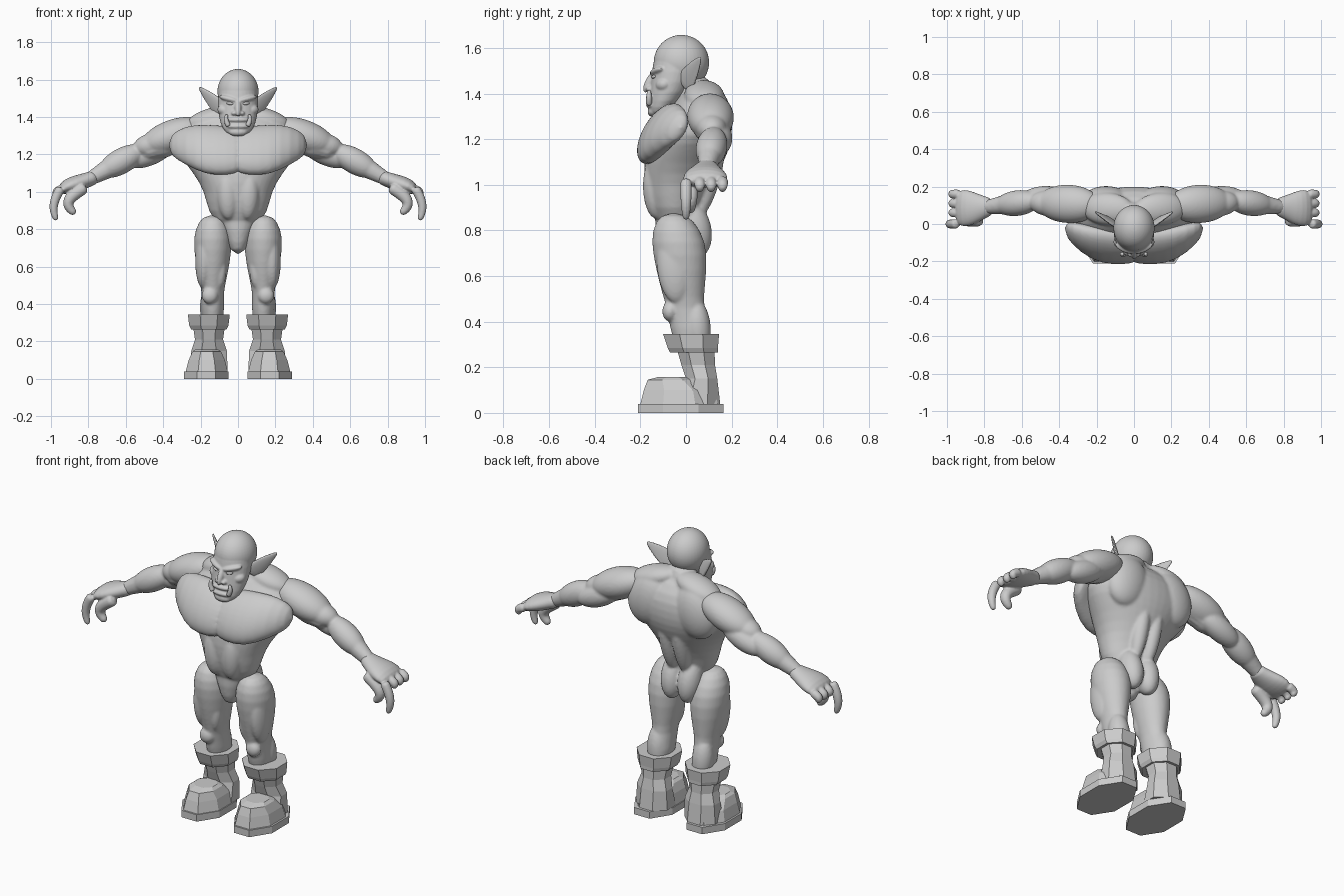
import bpy, bmesh, math
from mathutils import Vector, Matrix

cube = bpy.data.objects.get("Cube")
if cube:
    bpy.data.objects.remove(cube, do_unlink=True)

side_axis, depth_axis, up_axis = Matrix.Identity(3)
slab_axis = depth_axis + up_axis * 1.7

grey = (0.6, 0.6, 0.6, 1)
clay = bpy.data.materials.new("clay_grey")
clay.use_nodes = True
clay.diffuse_color = grey
for node in clay.node_tree.nodes:
    if node.type == 'BSDF_PRINCIPLED':
        node.inputs["Base Color"].default_value = grey


def loft(bm, rings, ref=depth_axis, axis=None, sides=16, turn=0):
    """Skin elliptical rings given as (centre, half width along ref, other half width)."""
    centres = [Vector(ring[0]) for ring in rings]
    last = len(rings) - 1
    loops = []
    for i, (_, wide, thick) in enumerate(rings):
        along = axis or (centres[min(i + 1, last)] - centres[max(i - 1, 0)]).normalized()
        u = (ref - along * ref.dot(along)).normalized()
        v = along.cross(u)
        angles = [math.tau * (k + turn) / sides for k in range(sides)]
        loops.append([bm.verts.new(centres[i] + u * wide * math.cos(a) + v * thick * math.sin(a))
                      for a in angles])
    for lower, upper in zip(loops, loops[1:]):
        for k in range(sides):
            bm.faces.new((lower[k - 1], lower[k], upper[k], upper[k - 1]))
    bm.faces.new(loops[0][::-1])
    bm.faces.new(loops[-1])


def column(bm, x, rows, grow=1, **options):
    """Upright loft of level rings given as (height, front, back, half width)."""
    rings = [((x, (front + back) / 2, z), half * grow, (back - front) / 2 * grow)
             for z, front, back, half in rows]
    loft(bm, rings, ref=side_axis, axis=up_axis, **options)


def bone(bm, start, end, start_radius, end_radius):
    """Straight tapering limb between two joints."""
    loft(bm, [(start, start_radius, start_radius), (end, end_radius, end_radius)])


def muscle(bm, start, end, wide, thick, ref=depth_axis):
    """Ellipsoid stretched between two points, with its width turned towards ref."""
    start, end = Vector(start), Vector(end)
    half = (end - start) / 2
    along = half.normalized()
    u = (ref - along * ref.dot(along)).normalized()
    frame = Matrix((u * wide, along.cross(u) * thick, half)).transposed().to_4x4()
    frame.translation = start + half
    bmesh.ops.create_uvsphere(bm, u_segments=20, v_segments=12, radius=1, matrix=frame)


def finger(bm, knuckle, reach, drop, radius, steps=6):
    """Drooping digit that bows outwards and tapers to its tip."""
    rings = []
    for i in range(steps + 1):
        t = i / steps
        offset = side_axis * reach * math.sin(t * math.pi * 0.8) - up_axis * drop * t
        r = radius * (1 - t ** 3 / 2)
        rings.append((Vector(knuckle) + offset, r, r))
    loft(bm, rings, sides=10)


def finish(name, bm, fuse=0, relax=3, smooth=True):
    """Mirror the part, round it, blend its muscles and store the result."""
    bmesh.ops.recalc_face_normals(bm, faces=bm.faces)
    mesh = bpy.data.meshes.new(name)
    bm.to_mesh(mesh)
    bm.free()
    mesh.materials.append(clay)
    part = bpy.data.objects.new(name, mesh)
    bpy.context.scene.collection.objects.link(part)
    part.modifiers.new("mirror", 'MIRROR').use_mirror_merge = False
    if smooth:
        part.modifiers.new("round", 'SUBSURF').levels = 1
    if fuse:
        blend = part.modifiers.new("fuse", 'REMESH')
        blend.mode = 'VOXEL'
        blend.voxel_size = fuse
        part.modifiers.new("relax", 'SMOOTH').iterations = relax
    depsgraph = bpy.context.evaluated_depsgraph_get()
    baked = bpy.data.meshes.new_from_object(part.evaluated_get(depsgraph))
    part.modifiers.clear()
    part.data = baked
    if not baked.materials:
        baked.materials.append(clay)
    for face in baked.polygons:
        face.use_smooth = smooth


# Joints of the left arm
shoulder = Vector((0.25, 0.09, 1.31))
elbow = Vector((0.56, 0.12, 1.2))
wrist = Vector((0.79, 0.09, 1.07))

# Torso: trunk, pelvis, neck, shoulder blades, spine ridges, stomach and buttocks
bm = bmesh.new()
column(bm, 0, [(0.8, -0.12, 0.05, 0.1), (0.9, -0.165, 0.06, 0.165), (1, -0.185, 0.11, 0.18),
               (1.1, -0.19, 0.17, 0.24), (1.18, -0.16, 0.2, 0.31), (1.26, -0.12, 0.205, 0.35),
               (1.35, -0.06, 0.19, 0.28), (1.44, 0, 0.1, 0.1)], sides=20)
column(bm, 0, [(0.9, -0.14, 0.05, 0.14), (0.8, -0.14, 0.04, 0.08), (0.66, -0.11, 0, 0.04)])
bone(bm, (0, 0.08, 1.34), (0, -0.02, 1.48), 0.1, 0.085)
muscle(bm, (0.1, 0.12, 1.42), (0.2, 0.12, 1.12), 0.085, 0.13)
muscle(bm, (0, 0.07, 1.43), (0.28, 0.09, 1.35), 0.09, 0.06)
muscle(bm, (0.045, 0.15, 1.2), (0.04, 0.05, 0.85), 0.05, 0.045)
muscle(bm, (0.05, -0.13, 0.85), (0.06, -0.14, 1.12), 0.055, 0.06)
muscle(bm, (0.06, 0.01, 0.93), (0.05, 0.065, 0.685), 0.075, 0.065)
finish("torso", bm, fuse=0.009)

# Chest plates: widest over the ribs, narrowing towards the armpit
bm = bmesh.new()
loft(bm, [((-0.04, -0.12, 1.22), 0.135, 0.065), ((0.06, -0.12, 1.22), 0.15, 0.075),
          ((0.17, -0.115, 1.225), 0.155, 0.075), ((0.28, -0.08, 1.25), 0.12, 0.065),
          ((0.375, -0.02, 1.25), 0.055, 0.04)], ref=slab_axis, axis=side_axis)
finish("chest", bm, fuse=0.009, relax=4)

# Legs: limb, outer and inner thigh, calf, kneecap
bm = bmesh.new()
column(bm, 0.135, [(0.88, -0.11, 0, 0.05), (0.8, -0.155, 0.07, 0.1), (0.7, -0.15, 0.1, 0.107),
                   (0.55, -0.115, 0.085, 0.08), (0.46, -0.085, 0.075, 0.057),
                   (0.38, -0.075, 0.115, 0.065), (0.25, -0.04, 0.11, 0.05)])
muscle(bm, (0.175, -0.06, 0.82), (0.185, -0.04, 0.48), 0.08, 0.05)
muscle(bm, (0.09, -0.07, 0.68), (0.1, -0.06, 0.48), 0.04, 0.035)
muscle(bm, (0.15, 0.04, 0.5), (0.14, 0.06, 0.25), 0.06, 0.06)
muscle(bm, (0.15, -0.07, 0.49), (0.15, -0.07, 0.4), 0.035, 0.045)
finish("legs", bm, fuse=0.008)

# Boots: faceted eight-sided pieces
boots = {
    "boot_soles": (0.17, [(0, -0.21, 0.165, 0.12), (0.04, -0.21, 0.165, 0.12)]),
    "boot_feet": (0.167, [(0.04, -0.2, 0.14, 0.112), (0.1, -0.185, 0.12, 0.097),
                          (0.145, -0.168, 0.05, 0.077), (0.158, -0.12, 0, 0.06)]),
    "boot_shafts": (0.155, [(0.04, -0.04, 0.15, 0.1), (0.15, 0, 0.137, 0.095),
                            (0.21, -0.02, 0.127, 0.075), (0.28, -0.04, 0.125, 0.085)]),
    "boot_cuffs": (0.156, [(0.265, -0.07, 0.14, 0.095), (0.285, -0.08, 0.14, 0.105),
                           (0.345, -0.1, 0.145, 0.112)]),
}
for name, (x, rows) in boots.items():
    bm = bmesh.new()
    column(bm, x, rows, grow=1 / math.cos(math.pi / 8), sides=8, turn=0.5)
    finish(name, bm, smooth=False)

# Arms: bones, shoulder cap, biceps, triceps and forearm
bm = bmesh.new()
bone(bm, shoulder, elbow, 0.095, 0.07)
bone(bm, elbow, wrist.lerp(elbow, -0.25), 0.07, 0.04)
muscle(bm, (0.18, 0.1, 1.36), (0.52, 0.115, 1.235), 0.105, 0.09)
muscle(bm, shoulder.lerp(elbow, 0.35), elbow + up_axis * 0.03, 0.07, 0.065)
muscle(bm, (0.34, 0.14, 1.26), (0.6, 0.14, 1.15), 0.065, 0.065)
muscle(bm, elbow.lerp(wrist, -0.25), elbow.lerp(wrist, 0.8), 0.07, 0.07)
finish("arms", bm, fuse=0.008)

# Hands: palm, hanging forefinger and thumb, curled fingers
bm = bmesh.new()
loft(bm, [((0.75, 0.095, 1.085), 0.045, 0.04), ((0.8, 0.09, 1.065), 0.06, 0.04),
          ((0.86, 0.085, 1.045), 0.092, 0.046), ((0.91, 0.085, 1.03), 0.103, 0.044),
          ((0.955, 0.085, 1.005), 0.09, 0.026)])
finger(bm, (0.945, 0, 1.025), 0.042, 0.18, 0.027)
finger(bm, (0.81, 0.02, 1.03), 0.1, 0.15, 0.036)
for y in (0.06, 0.11, 0.16):
    finger(bm, (0.93, y, 1.02), 0.045, 0.045, 0.026)
finish("hands", bm, fuse=0.005, relax=2)

# Head: skull, jaw, brow, cheek, nose, nostril, lips and chin
bm = bmesh.new()
muscle(bm, (0, -0.02, 1.415), (0, -0.02, 1.658), 0.125, 0.113)
column(bm, 0, [(1.3, -0.16, -0.1, 0.05), (1.335, -0.17, -0.05, 0.085), (1.4, -0.163, 0.01, 0.107),
               (1.5, -0.152, 0.06, 0.113), (1.57, -0.14, 0.06, 0.1), (1.62, -0.1, 0.03, 0.06)])
muscle(bm, (0, -0.15, 1.485), (0.1, -0.105, 1.51), 0.024, 0.016)
muscle(bm, (0.045, -0.12, 1.43), (0.105, -0.08, 1.445), 0.032, 0.03)
muscle(bm, (0, -0.13, 1.5), (0, -0.182, 1.405), 0.022, 0.018)
muscle(bm, (0.005, -0.162, 1.42), (0.035, -0.155, 1.42), 0.018, 0.013)
for lip in (1.35, 1.385):
    muscle(bm, (-0.06, -0.15, lip), (0.06, -0.15, lip), 0.026, 0.016)
muscle(bm, (-0.05, -0.143, 1.32), (0.05, -0.143, 1.32), 0.026, 0.024)
finish("head", bm, fuse=0.005)

# Eyes
bm = bmesh.new()
muscle(bm, (0.022, -0.145, 1.47), (0.062, -0.135, 1.475), 0.011, 0.009)
finish("eyes", bm)

# Tusks
bm = bmesh.new()
finger(bm, (0.05, -0.162, 1.35), 0.014, -0.065, 0.014)
finish("tusks", bm)

# Pointed ears: broad leaves with a raised rear rim
bm = bmesh.new()
root, tip = Vector((0.08, -0.015, 1.43)), Vector((0.21, 0.065, 1.56))
leaf = []
for t in (0, 0.3, 0.6, 0.85, 1):
    taper = 1 - t ** 2
    leaf.append((root.lerp(tip, t), 0.006 + 0.048 * taper, 0.005 + 0.008 * taper))
loft(bm, leaf, ref=side_axis * 0.5 + (depth_axis - up_axis) * 0.6)
bone(bm, (0.11, 0.02, 1.4), tip, 0.012, 0.005)
finish("ears", bm, fuse=0.004, relax=1)
